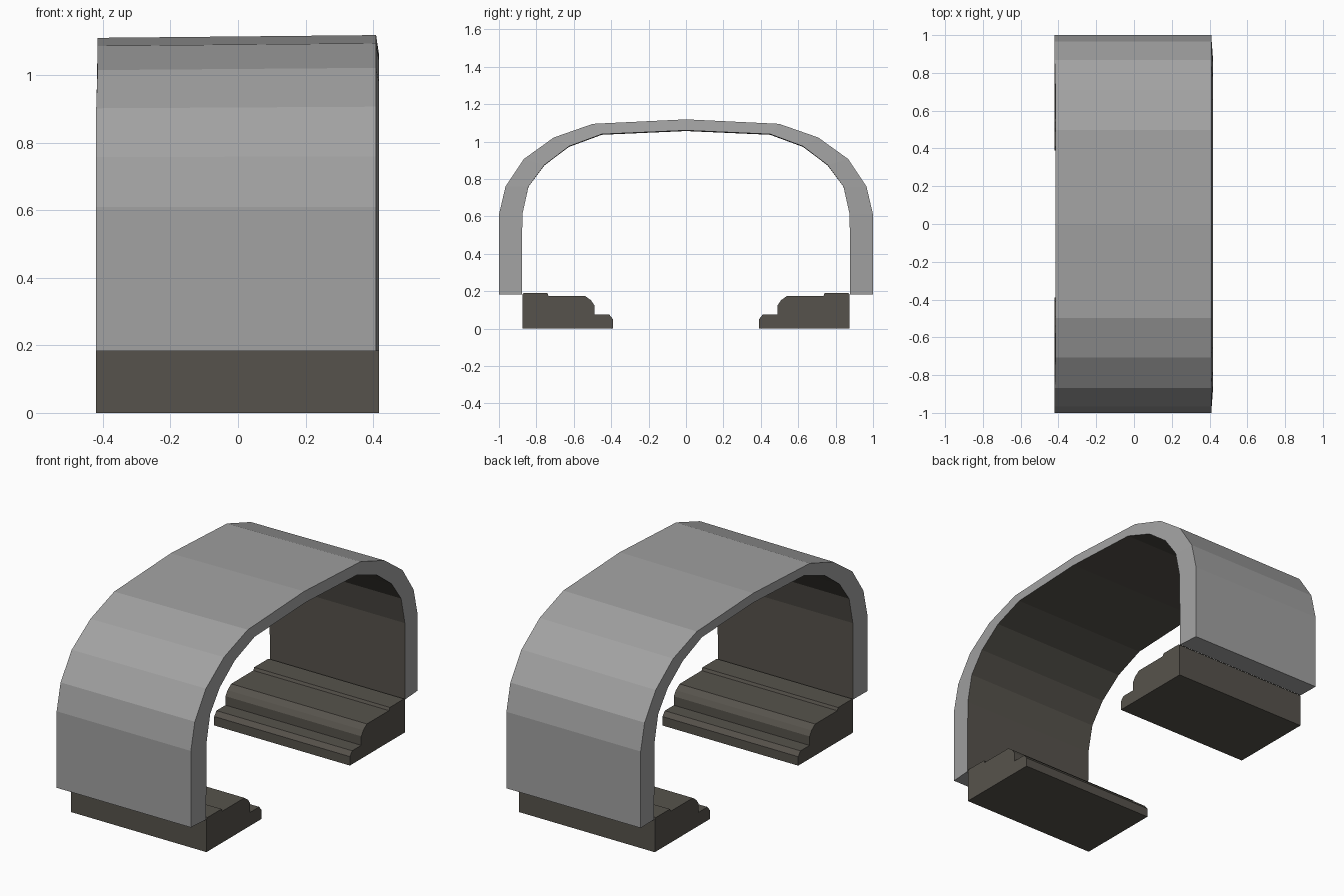
import bpy, bmesh

if "Cube" in bpy.data.objects:
    bpy.data.objects.remove(bpy.data.objects["Cube"])


def material(name, rgb):
    m = bpy.data.materials.new(name)
    m.diffuse_color = (*rgb, 1)
    m.use_nodes = True
    m.node_tree.nodes["Principled BSDF"].inputs["Base Color"].default_value = m.diffuse_color
    return m


grey = material("light grey", (0.36, 0.36, 0.36))
brown = material("dark brown grey", (0.094, 0.086, 0.072))


def finish(bm, name, mats):
    bmesh.ops.recalc_face_normals(bm, faces=bm.faces)
    me = bpy.data.meshes.new(name)
    bm.to_mesh(me)
    bm.free()
    for m in mats:
        me.materials.append(m)
    ob = bpy.data.objects.new(name, me)
    bpy.context.collection.objects.link(ob)


# Arch shell: half profiles (y, z) mirrored into full outer and inner curves
outer = [(1, .183), (1, .61), (.965, .76), (.867, .907), (.707, 1.022), (.498, 1.095), (0, 1.119)]
inner = [(.878, .183), (.875, .61), (.842, .76), (.757, .875), (.625, .975), (.45, 1.04), (0, 1.06)]


def full(half):
    return half + [(-y, z) for y, z in reversed(half[:-1])]


def curve(bm, half, x, drop):
    # the left end sits slightly lower towards the crown
    return [bm.verts.new((x + (0.004 if drop and z > 1 else 0), y,
                          z - drop * max(0, (z - .61) / .5))) for y, z in full(half)]


bm = bmesh.new()
rings = [curve(bm, outer, -.42, .008), curve(bm, outer, .409, 0),
         curve(bm, inner, .418, 0), curve(bm, inner, -.418, .004)]
for i in range(len(rings[0]) - 1):
    for k in range(4):
        a, b = rings[k], rings[(k + 1) % 4]
        f = bm.faces.new((a[i], b[i], b[i + 1], a[i + 1]))
        f.material_index = 1 if k == 2 else 0     # dark lining on the inside
for i in (0, -1):
    bm.faces.new([r[i] for r in rings])
finish(bm, "arch_shell", (grey, brown))

# Stepped footings: one moulding profile, extruded along x, on both sides
step = [(.875, 0), (.875, .183), (.868, .19), (.742, .19), (.735, .175), (.54, .175),
        (.508, .152), (.49, .125), (.49, .075), (.41, .075), (.39, .05), (.39, 0)]
for side, name in ((1, "back_footing"), (-1, "front_footing")):
    bm = bmesh.new()
    face = bm.faces.new([bm.verts.new((-.42, side * y, z)) for y, z in step])
    ext = bmesh.ops.extrude_face_region(bm, geom=[face], use_keep_orig=True)
    bmesh.ops.translate(bm, vec=(.838, 0, 0),
                        verts=[g for g in ext["geom"] if isinstance(g, bmesh.types.BMVert)])
    finish(bm, name, (brown,))
